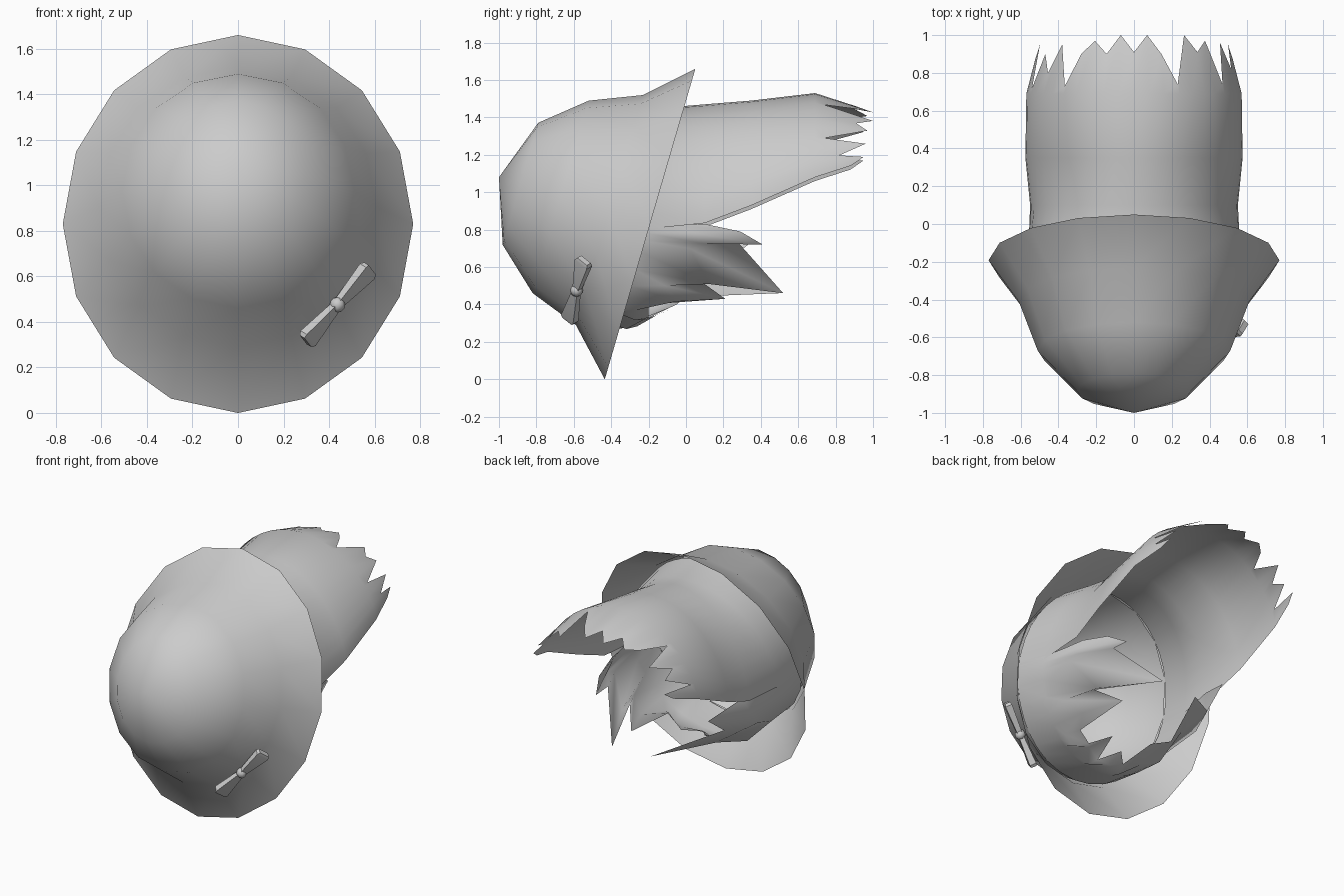
import bpy, math
from mathutils import Vector

if "Cube" in bpy.data.objects:
    bpy.data.objects.remove(bpy.data.objects["Cube"])

TILT = Vector((0, 0.28, 0.96))   # "up" direction inside the tilted brim plane


def make(name, verts, faces, smooth=True):
    me = bpy.data.meshes.new(name)
    me.from_pydata([tuple(v) for v in verts], [], faces)
    me.update()
    ob = bpy.data.objects.new(name, me)
    bpy.context.collection.objects.link(ob)
    for p in me.polygons:
        p.use_smooth = smooth
    return ob


def ring_point(ring, deg):
    # ring = (centre y, centre z, half width, half height); angle from the top
    y, z, w, h = ring
    a = math.radians(deg)
    return Vector((w * math.sin(a), y, z)) + TILT * (h * math.cos(a))


def strips(name, rows, close=False, tip=None, flip=False):
    n = len(rows[0])
    verts = [v for r in rows for v in r]
    faces = []
    for r in range(len(rows) - 1):
        for i in range(n if close else n - 1):
            j = (i + 1) % n
            faces.append((r * n + i, r * n + j, (r + 1) * n + j, (r + 1) * n + i))
    if tip:
        verts.append(Vector(tip))
        k = (len(rows) - 1) * n
        faces += [(k + i, k + (i + 1) % n, len(verts) - 1) for i in range(n)]
    if flip:
        faces = [f[::-1] for f in faces]
    return make(name, verts, faces)


# bell-shaped hat: wide brim to rounded crown
around = [i * 22.5 for i in range(16)]
hat_rings = [(-0.192, 0.83, 0.77, 0.865), (-0.41, 0.905, 0.61, 0.64),
             (-0.67, 0.975, 0.51, 0.536), (-0.885, 1.045, 0.30, 0.34)]
strips("hat", [[ring_point(r, a) for a in around] for r in hat_rings],
       True, (0, -1.0, 1.08), flip=True)

# hair cap lining the crown
EDGE = (-0.19, 0.865, 0.565, 0.62)
INNER = (-0.41, 0.905, 0.585, 0.62)
cap_rings = [INNER, (-0.67, 0.975, 0.50, 0.525), (-0.88, 1.045, 0.29, 0.33)]
strips("hair_cap", [[ring_point(r, a) for a in around] for r in cap_rings],
       True, (0, -0.985, 1.08), flip=True)

# long hair sweeping back, an arch with a ragged end
ends = [0.88, 0.95, 0.72, 0.90, 0.80, 0.95, 0.73, 0.90, 0.97, 0.90, 1.0, 0.91, 1.0, 0.90,
        0.74, 1.0, 0.91, 0.97, 0.74, 0.96, 0.82, 0.95, 0.88]
angles = [-96 + 192 * i / (len(ends) - 1) for i in range(len(ends))]
# (y, half width, top z, lower z)
sections = [(0.1, 0.55, 1.47, 0.835), (0.35, 0.575, 1.49, 0.93),
            (0.69, 0.57, 1.53, 1.08), (1.0, 0.49, 1.43, 1.18)]


def arch(sec, deg):
    y, w, top, low = sec
    a = math.radians(deg * 90 / 96)
    s, c = math.sin(a), math.cos(a)
    if s < 0:
        low -= 0.02          # left side hangs slightly lower
    return Vector((w * s, y, low + (top - low) * max(c, 0) ** 1.25))


long_rows = [[ring_point(r, a) for a in angles] for r in (INNER, EDGE)]
long_rows += [[arch(s, a) for a in angles] for s in sections[:3]]
last = []
for a, e in zip(angles, ends):
    p, q = arch(sections[2], a), arch(sections[3], a)
    last.append(p.lerp(q, (e - 0.69) / 0.31))
long_rows.append(last)
strips("long_hair", long_rows)

# side locks and fringe: (angle round the edge, tip position)
locks = [(94, (0.5, 0.1, 0.83)), (98, (0.46, 0.29, 0.79)), (102, (0.40, 0.41, 0.72)),
         (108, (0.40, 0.28, 0.73)), (118, (0.20, 0.52, 0.46)), (128, (0.38, 0.07, 0.53)),
         (136, (0.27, 0.21, 0.43)), (145, (0.27, -0.2, 0.40)), (151, (0.2, -0.2, 0.33)),
         (158, (0.1, -0.09, 0.37)), (168, (0.06, -0.28, 0.30)), (180, (-0.03, -0.16, 0.34)),
         (192, (-0.12, -0.25, 0.32)), (204, (-0.18, -0.05, 0.40)),
         (213, (-0.3, 0.0, 0.44)), (232, (-0.08, 0.5, 0.46)), (246, (-0.43, 0.2, 0.62)),
         (257, (-0.42, 0.36, 0.74)), (266, (-0.5, 0.1, 0.82))]
inner = [ring_point(INNER, a) for a, _ in locks]
base = [ring_point(EDGE, a) for a, _ in locks]
tips = [Vector(t) for _, t in locks]
mids = []
for b, t in zip(base, tips):
    m = b.lerp(t, 0.5)
    x = max(-0.53, min(0.53, m.x * 1.15))
    mids.append(Vector((x, m.y, 0.865 + (m.z - 0.865) * 1.04)))
strips("side_locks_and_fringe", [inner, base, mids, tips])

# ribbon bow: two flared loops and a knot
knot = Vector((0.437, -0.585, 0.475))
out = Vector((0.62, -0.68, -0.4)).normalized()


def bow_loop(name, end):
    axis = (end - knot).normalized()
    side = axis.cross(out).normalized()
    nrm = side.cross(axis)
    verts = []
    for t, w, d in ((0, 0.018, 0.015), (0.92, 0.045, 0.022), (1.0, 0.036, 0.016)):
        c = knot.lerp(end, t)
        verts += [c + side * w * i + nrm * d * j
                  for i, j in ((1, 1), (-1, 1), (-1, -1), (1, -1))]
    faces = [(3, 2, 1, 0), (8, 9, 10, 11)]
    for r in (0, 4):
        faces += [(r + i, r + (i + 1) % 4, r + 4 + (i + 1) % 4, r + 4 + i) for i in range(4)]
    make(name, verts, faces)


bow_loop("bow_loop_upper", Vector((0.58, -0.545, 0.635)))
bow_loop("bow_loop_lower", Vector((0.297, -0.625, 0.315)))
bpy.ops.mesh.primitive_uv_sphere_add(segments=8, ring_count=6, radius=0.034, location=knot)
bpy.context.object.name = "bow_knot"
bpy.ops.object.shade_smooth()
for ob in bpy.data.objects:
    if ob.name.startswith("bow_loop"):
        bpy.context.view_layer.objects.active = ob
        bpy.ops.object.select_all(action='DESELECT')
        ob.select_set(True)
        bpy.ops.object.shade_smooth_by_angle()
